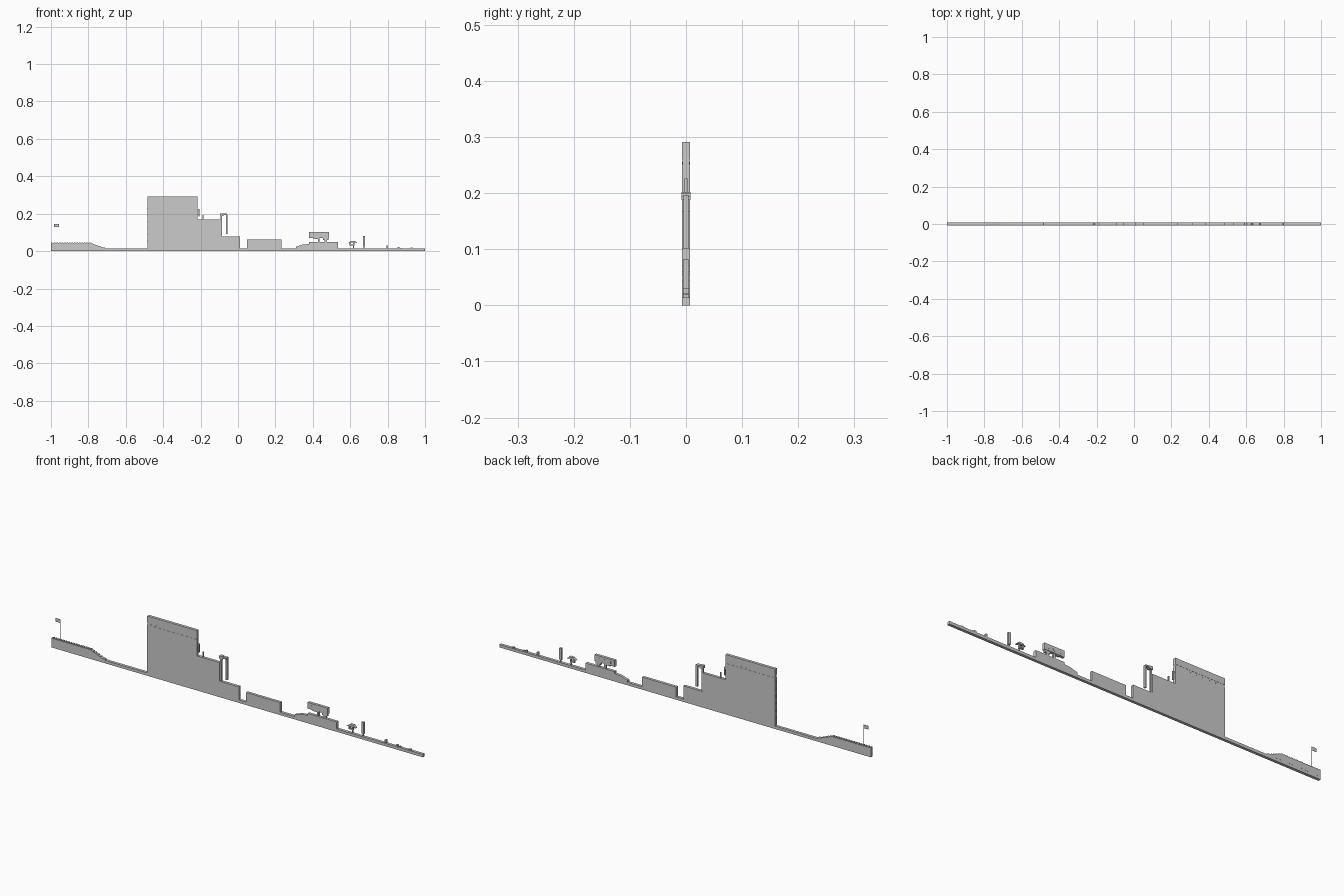
import bpy, bmesh, math
from mathutils import Vector

T = 0.0068  # half thickness of the whole strip


def box(name, x0, x1, z0, z1, y0=-T, y1=T):
    me = bpy.data.meshes.new(name)
    bm = bmesh.new()
    bmesh.ops.create_cube(bm, size=1)
    for v in bm.verts:
        v.co = Vector((x0 + (v.co.x + .5) * (x1 - x0),
                       y0 + (v.co.y + .5) * (y1 - y0),
                       z0 + (v.co.z + .5) * (z1 - z0)))
    bm.to_mesh(me)
    bm.free()
    ob = bpy.data.objects.new(name, me)
    bpy.context.collection.objects.link(ob)
    return ob


def slab(name, pts, y0=-T, y1=T):
    """Extrude an x/z outline through the thickness."""
    me = bpy.data.meshes.new(name)
    bm = bmesh.new()
    f = bm.faces.new([bm.verts.new((x, y0, z)) for x, z in pts])
    r = bmesh.ops.extrude_face_region(bm, geom=[f])
    for v in r["geom"]:
        if isinstance(v, bmesh.types.BMVert):
            v.co.y = y1
    bmesh.ops.recalc_face_normals(bm, faces=bm.faces)
    bm.to_mesh(me)
    bm.free()
    ob = bpy.data.objects.new(name, me)
    bpy.context.collection.objects.link(ob)
    return ob


def rod(name, x, z0, z1, r, sides=8):
    bpy.ops.mesh.primitive_cylinder_add(vertices=sides, radius=r, depth=z1 - z0,
                                        location=(x, 0, (z0 + z1) / 2))
    ob = bpy.context.object
    ob.name = name
    bpy.ops.object.shade_smooth_by_angle(angle=math.radians(50))
    return ob


# Long ground strip
box("ground_strip", -1, 1, 0, 0.014)

# Left wall with a sloping, stepped end
slab("end_wall", [(-1, .012), (-.712, .012), (-.712, .018), (-.73, .022), (-.79, .044), (-1, .044)])
x = -0.9985
i = 0
while x < -0.725:
    top = 0.047 if x < -0.795 else 0.047 - (x + 0.795) * 0.40
    box(f"wall_rib_{i}", x, x + 0.008, 0.014, top, -T - .0004, T + .0004)
    x += 0.0135
    i += 1

# Flag on a thin pole
rod("flag_pole", -0.957, 0.044, 0.145, 0.0008, 6)
box("flag", -0.983, -0.957, 0.128, 0.145, -.0006, .0006)

# Tall block with a band near its top
box("tall_block", -0.484, -0.217, 0.013, 0.248)
box("tall_block_band", -0.484, -0.217, 0.248, 0.260, -T + .0008, T - .0008)
box("tall_block_top", -0.484, -0.217, 0.260, 0.291)
for i, px in enumerate((-.462, -.438, -.405, -.367, -.33, -.302)):
    box(f"band_stud_{i}", px - .003, px + .003, .250, .256)
for i in range(6):
    z = 0.05 + i * 0.035
    box(f"side_bracket_{i}", -0.486, -0.483, z, z + .006, -.004, .004)

# Stepped lower blocks
box("middle_block", -0.217, -0.094, 0.013, 0.168)
box("low_block", -0.094, 0.010, 0.013, 0.078)

# Small fittings on the middle block
box("wall_lamp", -0.212, -0.207, 0.186, 0.226, -.003, .003)
box("wall_lamp_arm", -0.217, -0.207, 0.218, 0.226, -.002, .002)
box("vent_post", -0.19, -0.184, 0.168, 0.193, -.003, .003)

# Hoist: post, beam and hanging arm
box("hoist_post", -0.094, -0.086, 0.078, 0.192, -.0035, .0035)
box("hoist_cap", -0.096, -0.078, 0.188, 0.202, -.008, .008)
box("hoist_beam", -0.09, -0.058, 0.193, 0.200, -.008, .008)
box("hoist_arm", -0.064, -0.055, 0.092, 0.197, -.0045, .0045)

# Long low building
box("long_block", 0.048, 0.232, 0.013, 0.061)

# Stepped platform with a raised cabin
slab("platform", [(.31, .013), (.535, .013), (.535, .048), (.38, .048), (.38, .038),
                  (.345, .035), (.322, .027), (.31, .024)])
box("cabin", 0.379, 0.487, 0.071, 0.102)
for i, (a, b) in enumerate(((.427, .437), (.462, .476))):
    box(f"cabin_leg_{i}", a, b, .047, .072, -.0045, .0045)
box("cabin_brace_left", .405, .437, .066, .072, -.005, .005)
box("cabin_brace_right", .455, .484, .06, .072, -.005, .005)
for i in range(3):
    px = .40 + i * .029
    box(f"cabin_window_{i}", px, px + .012, .08, .091, -T - .0005, T + .0005)

# Small sloping shelter
slab("shelter_roof", [(.590, .044), (.605, .055), (.625, .055), (.637, .043), (.622, .046), (.604, .046)],
     -.0075, .0075)
box("shelter_post_left", .597, .604, .032, .048, -.005, .005)
box("shelter_post_right", .616, .622, .028, .048, -.005, .005)
box("shelter_bench", .597, .622, .030, .035, -.005, .005)
box("shelter_foot", .616, .620, .013, .03, -.002, .002)

# Upright board and small markers toward the thin end
box("upright_board", .667, .680, .026, .082, -.005, .005)
box("board_foot", .672, .676, .013, .028, -.0015, .0015)
for i, (px, h, w) in enumerate(((.797, .030, .004), (.858, .022, .005), (.872, .018, .004), (.927, .019, .005))):
    box(f"marker_{i}", px - w, px + w, .013, h, -.005, .005)
